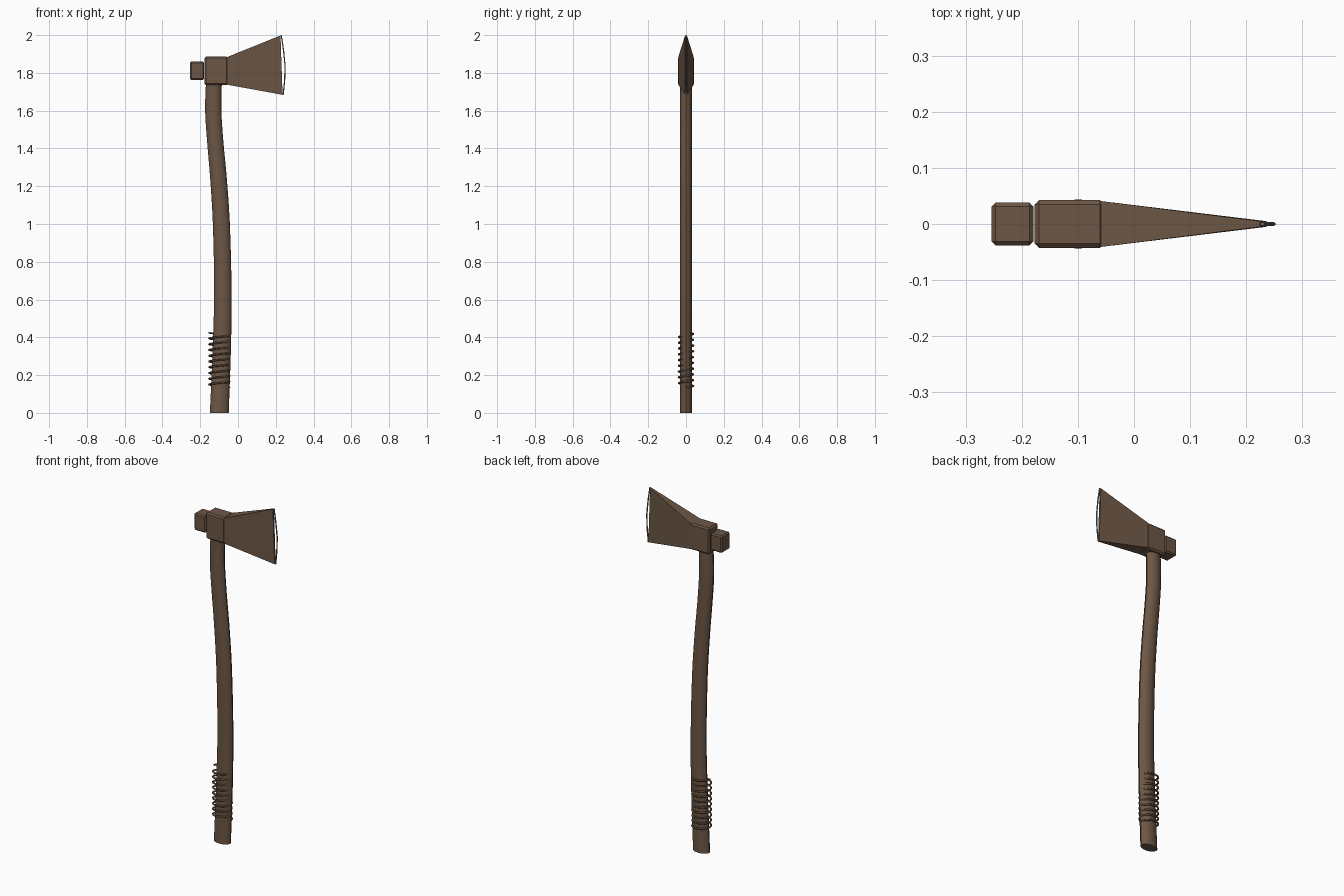
import bpy, bmesh, math
from mathutils import Vector

if "Cube" in bpy.data.objects:
    bpy.data.objects.remove(bpy.data.objects["Cube"])


def material(name, rgb):
    m = bpy.data.materials.new(name)
    m.diffuse_color = (*rgb, 1)
    m.use_nodes = True
    m.node_tree.nodes["Principled BSDF"].inputs["Base Color"].default_value = m.diffuse_color
    return m


BROWN = material("worn_brown", (0.15, 0.094, 0.059))
STEEL = material("edge_steel", (0.2, 0.2, 0.2))


def add_mesh(name, bm, mat):
    bmesh.ops.recalc_face_normals(bm, faces=bm.faces)
    me = bpy.data.meshes.new(name)
    bm.to_mesh(me)
    bm.free()
    ob = bpy.data.objects.new(name, me)
    bpy.context.collection.objects.link(ob)
    me.materials.append(mat)
    return ob


def add_block(name, x0, x1, y, z0, z1, bevel):
    bm = bmesh.new()
    bmesh.ops.create_cube(bm, size=1)
    for v in bm.verts:
        v.co = Vector(((x0 + x1) / 2 + v.co.x * (x1 - x0), v.co.y * 2 * y,
                       (z0 + z1) / 2 + v.co.z * (z1 - z0)))
    bmesh.ops.bevel(bm, geom=bm.edges[:], offset=bevel, segments=1, affect='EDGES')
    return add_mesh(name, bm, BROWN)


def add_tube(name, points, radius, mat):
    cu = bpy.data.curves.new(name, 'CURVE')
    cu.dimensions = '3D'
    cu.bevel_depth = radius
    cu.bevel_resolution = 1
    cu.use_fill_caps = True
    sp = cu.splines.new('POLY')
    sp.points.add(len(points) - 1)
    for p, co in zip(sp.points, points):
        p.co = (*co, 1)
    cu.materials.append(mat)
    ob = bpy.data.objects.new(name, cu)
    bpy.context.collection.objects.link(ob)
    return ob


# Handle: oval rings along a gently bent path (centre x, z, half width)
path = [(-0.099, 0.0, 0.050), (-0.091, 0.2, 0.049), (-0.084, 0.4, 0.048),
        (-0.080, 0.65, 0.046), (-0.088, 1.0, 0.045), (-0.104, 1.25, 0.044),
        (-0.120, 1.43, 0.043), (-0.131, 1.6, 0.043), (-0.127, 1.76, 0.042),
        (-0.120, 1.86, 0.041)]
SIDES, STEPS = 12, 3
stations = []
for i in range(len(path) - 1):
    p0, p1, p2, p3 = (Vector(path[min(max(i + k, 0), len(path) - 1)]) for k in (-1, 0, 1, 2))
    for s in range(STEPS):
        t = s / STEPS
        stations.append(0.5 * (2 * p1 + (p2 - p0) * t + (2 * p0 - 5 * p1 + 4 * p2 - p3) * t * t
                               + (3 * p1 - p0 - 3 * p2 + p3) * t ** 3))
stations.append(Vector(path[-1]))
bm = bmesh.new()
rings = []
for cx, z, half in stations:
    angles = [2 * math.pi * k / SIDES for k in range(SIDES)]
    rings.append([bm.verts.new((cx + half * math.cos(a), 0.031 * math.sin(a), z)) for a in angles])
for a, b in zip(rings, rings[1:]):
    for k in range(SIDES):
        n = (k + 1) % SIDES
        bm.faces.new((a[k], a[n], b[n], b[k]))
bm.faces.new(rings[0])
bm.faces.new(rings[-1])
handle = add_mesh("handle", bm, BROWN)
bpy.context.view_layer.objects.active = handle
handle.select_set(True)
bpy.ops.object.shade_smooth_by_angle(angle=math.radians(40))

# Head socket and poll
add_block("head_socket", -0.177, -0.053, 0.043, 1.735, 1.886, 0.008)
add_block("poll", -0.254, -0.179, 0.038, 1.762, 1.86, 0.007)

# Blade: wedge flaring out to a thin edge
bm = bmesh.new()
for x, z, y in [(-0.06, 1.883, 0.041), (-0.06, 1.738, 0.041),
                (0.225, 1.998, 0.005), (0.236, 1.684, 0.005)]:
    for s in (-1, 1):
        bm.verts.new((x, s * y, z))
bmesh.ops.convex_hull(bm, input=bm.verts[:])
add_mesh("blade", bm, BROWN)

# Cutting edge: thin steel bow in front of the blade
add_tube("cutting_edge", [(0.229, 0, 1.999), (0.241, 0, 1.92), (0.249, 0, 1.84),
                          (0.247, 0, 1.76), (0.239, 0, 1.684)], 0.0035, STEEL)

# Grip wrap: thin cord coiled around the lower handle
TURNS, PER_TURN = 9.5, 20
count = int(TURNS * PER_TURN)
coil = []
for i in range(count + 1):
    a = 2 * math.pi * i / PER_TURN
    coil.append((-0.099 + 0.054 * math.cos(a), 0.039 * math.sin(a), 0.135 + 0.29 * i / count))
add_tube("grip_wrap", coil, 0.005, BROWN)
